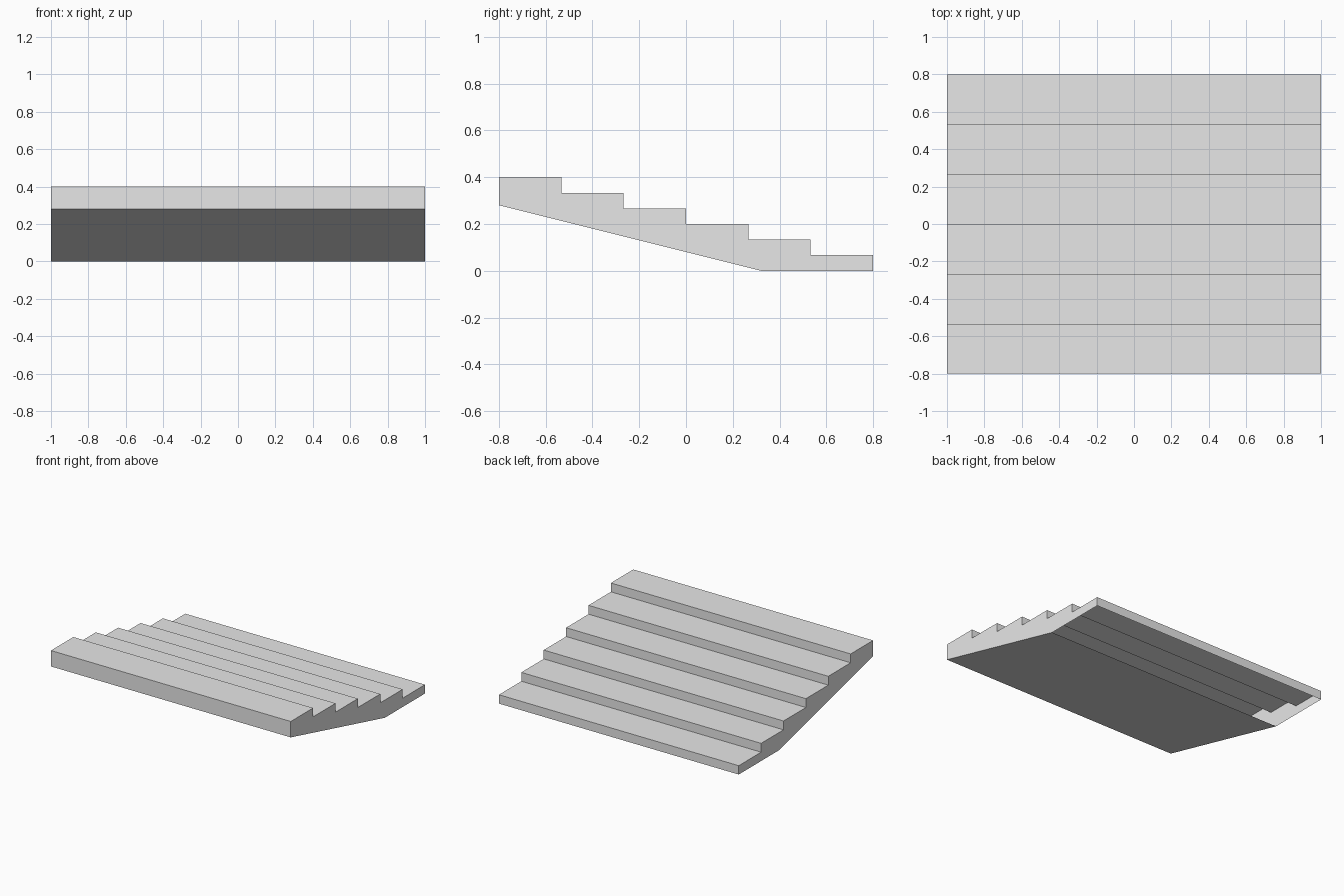
import bpy
import bmesh

cube = bpy.data.objects.get("Cube")
if cube:
    bpy.data.objects.remove(cube, do_unlink=True)

STEPS = 6
HALF_WIDTH, HALF_DEPTH, HEIGHT = 1.0, 0.8, 0.4
TREAD = 2 * HALF_DEPTH / STEPS
RISE = HEIGHT / STEPS

# Plain grey stone
grey = bpy.data.materials.new("light_grey")
grey.use_nodes = True
colour = (0.8, 0.8, 0.8, 1)
grey.diffuse_color = colour
grey.node_tree.nodes["Principled BSDF"].inputs["Base Color"].default_value = colour

# Side profile (y, z): sloped underside, then the steps up from back to front
profile = [(-HALF_DEPTH, 0.28), (0.32, 0), (HALF_DEPTH, 0)]
for i in range(STEPS):
    y, z = HALF_DEPTH - i * TREAD, (i + 1) * RISE
    profile += [(y, z), (y - TREAD, z)]

# Extrude the profile across the width
bm = bmesh.new()
side = bm.faces.new([bm.verts.new((-HALF_WIDTH, y, z)) for y, z in profile])
extruded = bmesh.ops.extrude_face_region(bm, geom=[side], use_keep_orig=True)
moved = [v for v in extruded["geom"] if isinstance(v, bmesh.types.BMVert)]
bmesh.ops.translate(bm, verts=moved, vec=(2 * HALF_WIDTH, 0, 0))
bmesh.ops.recalc_face_normals(bm, faces=bm.faces)

# The flat base is open, showing the hollow inside
base = [f for f in bm.faces if all(v.co.z < 0.001 for v in f.verts)]
bmesh.ops.delete(bm, geom=base, context="FACES")

mesh = bpy.data.meshes.new("staircase")
bm.to_mesh(mesh)
bm.free()
mesh.materials.append(grey)
staircase = bpy.data.objects.new("staircase", mesh)
bpy.context.collection.objects.link(staircase)
